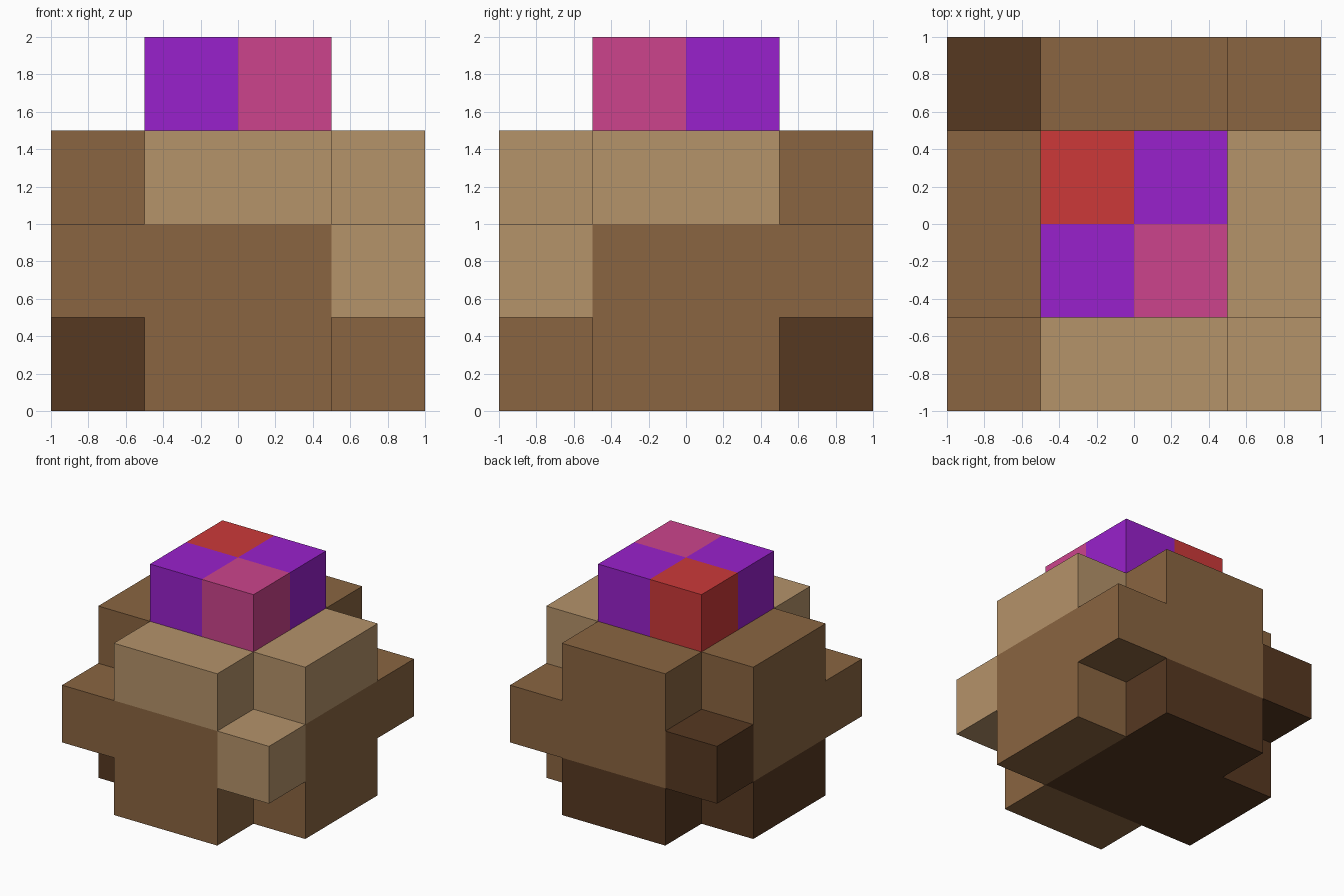
import bpy, bmesh
from mathutils import Vector

if "Cube" in bpy.data.objects:
    bpy.data.objects.remove(bpy.data.objects["Cube"])

S = 0.5  # block size; the model is a 4 x 4 x 4 block grid


def linear(c):
    c /= 255
    return c / 12.92 if c <= 0.04045 else ((c + 0.055) / 1.055) ** 2.4


def material(name, rgb):
    m = bpy.data.materials.new(name)
    m.diffuse_color = (*[linear(c) for c in rgb], 1)
    m.use_nodes = True
    m.node_tree.nodes["Principled BSDF"].inputs["Base Color"].default_value = m.diffuse_color
    return m


MATS = [material("dark brown", (86, 56, 33)),
        material("mid brown", (138, 101, 65)),
        material("light tan", (181, 147, 106)),
        material("purple", (153, 33, 204)),
        material("pink", (204, 68, 140)),
        material("red", (204, 57, 57))]


def filled(x, y, z):
    """Plus, full square, plus, then a 2 x 2 crown."""
    if not all(0 <= i <= 3 for i in (x, y, z)):
        return False
    outer = (x in (0, 3)) + (y in (0, 3))
    return outer <= (1, 2, 1, 0)[z]


def colour(x, y, z):
    """Crown is a checker; the body brightens towards front, right and top."""
    if z == 3:
        return 3 if x == y else (4 if x > y else 5)
    score = (x == 3) + (y == 0) - (x == 0) - (y == 3) + 2 * (z - 1)
    return 2 if score >= 2 else 0 if score <= -2 else 1


def build_tier(name, z):
    """Make only the exposed faces of one layer of blocks."""
    bm = bmesh.new()
    for x in range(4):
        for y in range(4):
            if not filled(x, y, z):
                continue
            centre = Vector((x - 1.5, y - 1.5, z + 0.5)) * S
            for axis in range(3):
                for sign in (-1, 1):
                    n = Vector((0, 0, 0))
                    n[axis] = sign
                    if filled(x + int(n.x), y + int(n.y), z + int(n.z)):
                        continue
                    u = Vector((0, 0, 0))
                    u[(axis + 1) % 3] = 1
                    v = n.cross(u)
                    quad = [n - u - v, n + u - v, n + u + v, n - u + v]
                    f = bm.faces.new([bm.verts.new(centre + p * S / 2) for p in quad])
                    f.material_index = colour(x, y, z)
    bmesh.ops.remove_doubles(bm, verts=bm.verts, dist=0.001)
    me = bpy.data.meshes.new(name)
    bm.to_mesh(me)
    bm.free()
    for m in MATS:
        me.materials.append(m)
    bpy.context.collection.objects.link(bpy.data.objects.new(name, me))


for level, part in enumerate(("base_tier", "middle_tier", "upper_tier", "crown")):
    build_tier(part, level)
